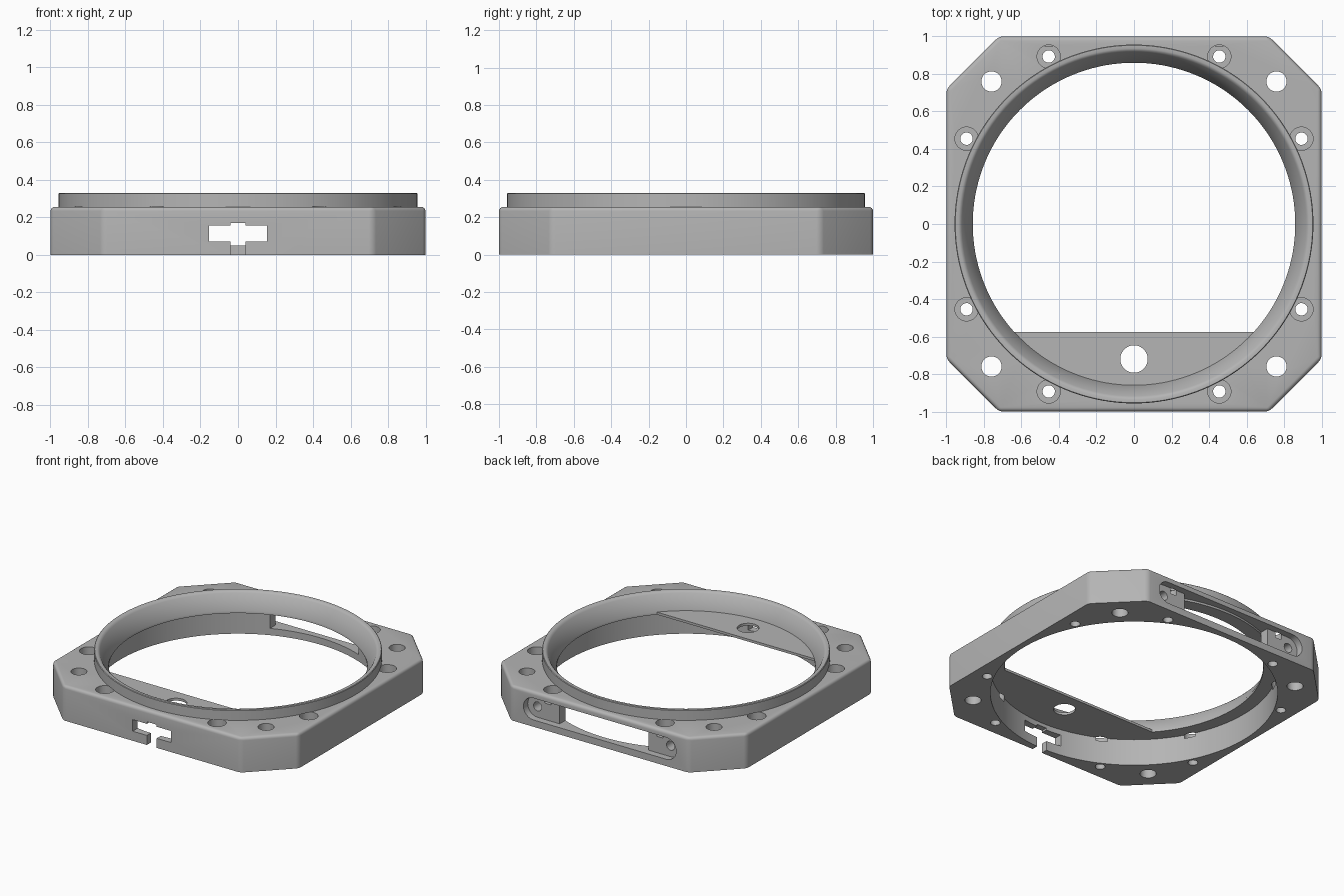
import bpy
import bmesh
from math import sin, cos, pi, asin, radians
from mathutils import Matrix, Vector

cube = bpy.data.objects.get("Cube")
if cube:
    bpy.data.objects.remove(cube, do_unlink=True)

GREY = (0.46, 0.46, 0.46, 1)
mat = bpy.data.materials.new("plain grey")
mat.use_nodes = True
mat.diffuse_color = GREY
mat.node_tree.nodes["Principled BSDF"].inputs["Base Color"].default_value = GREY

BASE_TOP, RING_TOP = 0.255, 0.33
BORE, LIP = 0.955, 0.86
LIP_LOW, LIP_HIGH = 0.195, 0.213


def finish(name, bm):
    """Turn a bmesh into a named object."""
    bmesh.ops.recalc_face_normals(bm, faces=bm.faces)
    mesh = bpy.data.meshes.new(name)
    bm.to_mesh(mesh)
    bm.free()
    mesh.materials.append(mat)
    obj = bpy.data.objects.new(name, mesh)
    bpy.context.collection.objects.link(obj)
    return obj


def prism(bm, points, direction):
    """Extrude a flat outline along a direction."""
    face = bm.faces.new([bm.verts.new(p) for p in points])
    out = bmesh.ops.extrude_face_region(bm, geom=[face])
    verts = [g for g in out["geom"] if isinstance(g, bmesh.types.BMVert)]
    bmesh.ops.translate(bm, verts=verts, vec=Vector(direction))


def cylinder(bm, x, y, r, low, high, sides=32):
    prism(bm, [(x + r * cos(2 * pi * i / sides), y + r * sin(2 * pi * i / sides), low)
               for i in range(sides)], (0, 0, high - low))


def box(bm, low, high):
    low, high = Vector(low), Vector(high)
    size = high - low
    bmesh.ops.create_cube(bm, size=1, matrix=Matrix.Translation((low + high) / 2)
                          @ Matrix.Diagonal((*size, 1)))


def cut(targets, bm):
    """Subtract a bmesh from each target, then drop the cutter."""
    cutter = finish("cutter", bm)
    cutter.hide_render = True
    for obj in targets:
        mod = obj.modifiers.new("cut", "BOOLEAN")
        mod.operation, mod.solver, mod.object = "DIFFERENCE", "EXACT", cutter
        bpy.context.view_layer.objects.active = obj
        bpy.ops.object.modifier_apply(modifier=mod.name)
    bpy.data.objects.remove(cutter, do_unlink=True)


# Eight-sided base with softened top and corner edges
bm = bmesh.new()
half, flat = 1.0, 0.72
outline = [(half, -flat), (half, flat), (flat, half), (-flat, half),
           (-half, flat), (-half, -flat), (-flat, -half), (flat, -half)]
prism(bm, [(x, y, 0) for x, y in outline], (0, 0, BASE_TOP))
edges = [e for e in bm.edges if max(v.co.z for v in e.verts) > 0.1]
bmesh.ops.bevel(bm, geom=edges, offset=0.022, segments=4, profile=0.5, affect="EDGES")
base = finish("base_frame", bm)

# Main bore
bm = bmesh.new()
cylinder(bm, 0, 0, BORE, -0.1, 0.4, 144)
cut([base], bm)

# Raised ring with a funnel-shaped inner lip
bm = bmesh.new()
profile = [(0.957, LIP_LOW), (0.957, 0.326), (0.953, RING_TOP), (0.935, RING_TOP),
           (0.926, 0.326), (0.918, 0.317), (LIP, LIP_HIGH), (LIP, LIP_LOW)]
rings = [[bm.verts.new((r * cos(2 * pi * i / 144), r * sin(2 * pi * i / 144), z))
          for r, z in profile] for i in range(144)]
for i, a in enumerate(rings):
    b = rings[(i + 1) % len(rings)]
    for j in range(len(profile)):
        k = (j + 1) % len(profile)
        bm.faces.new((a[j], b[j], b[k], a[k]))
ring = finish("raised_ring", bm)

# Thin segment plate across the front of the bore, with one hole
bm = bmesh.new()
r, chord = LIP + 0.003, 0.575
start = asin(chord / r)
arc = [-start - (pi - 2 * start) * i / 64 for i in range(65)]
prism(bm, [(r * cos(a), r * sin(a), LIP_LOW) for a in arc], (0, 0, LIP_HIGH - LIP_LOW))
plate = finish("segment_plate", bm)
bm = bmesh.new()
cylinder(bm, 0, -0.72, 0.073, 0, 0.4, 48)
cut([plate], bm)

# Corner holes, and screw holes with counterbores
bm, sinks = bmesh.new(), bmesh.new()
for sx in (-1, 1):
    for sy in (-1, 1):
        cylinder(bm, sx * 0.76, sy * 0.76, 0.054, -0.1, 0.4)
        for x, y in ((0.455, 0.893), (0.893, 0.455)):
            cylinder(bm, sx * x, sy * y, 0.033, -0.1, 0.2)
            cylinder(sinks, sx * x, sy * y, 0.062, 0.17, BASE_TOP + 0.001)
cut([base], bm)
cut([base, ring], sinks)

# Front socket: wide opening, taller middle, slit through the bottom
bm = bmesh.new()
socket = [(0.04, -0.1), (0.04, 0.07), (0.155, 0.07), (0.155, 0.155), (0.04, 0.155), (0.04, 0.17)]
socket += [(-x, z) for x, z in reversed(socket)]
prism(bm, [(x, -1.1, z) for x, z in socket], (0, 0.3, 0))
cut([base], bm)

# Back recess with rounded ends
bm = bmesh.new()
mid, rad, reach, floor = 0.13, 0.08, 0.54, 0.95
ends = [(s * (reach + rad * cos(a)), s * rad * sin(a))
        for s in (1, -1) for a in [radians(-90 + 15 * i) for i in range(13)]]
prism(bm, [(x, floor, mid + z) for x, z in ends], (0, 0.2, 0))
cut([base], bm)

# Window through the recess and blind screw holes at its ends
bm = bmesh.new()
box(bm, (-0.36, 0.8, mid - rad), (0.36, 1.1, mid + rad))
for sx in (-1, 1):
    prism(bm, [(sx * reach + 0.033 * cos(pi * i / 12), floor - 0.1, mid + 0.033 * sin(pi * i / 12))
               for i in range(24)], (0, 0.12, 0))
cut([base], bm)

# Smooth the curved walls and keep hard edges crisp
for obj in (base, ring, plate):
    bpy.ops.object.select_all(action="DESELECT")
    obj.select_set(True)
    bpy.context.view_layer.objects.active = obj
    bpy.ops.object.shade_smooth_by_angle(angle=radians(30))
